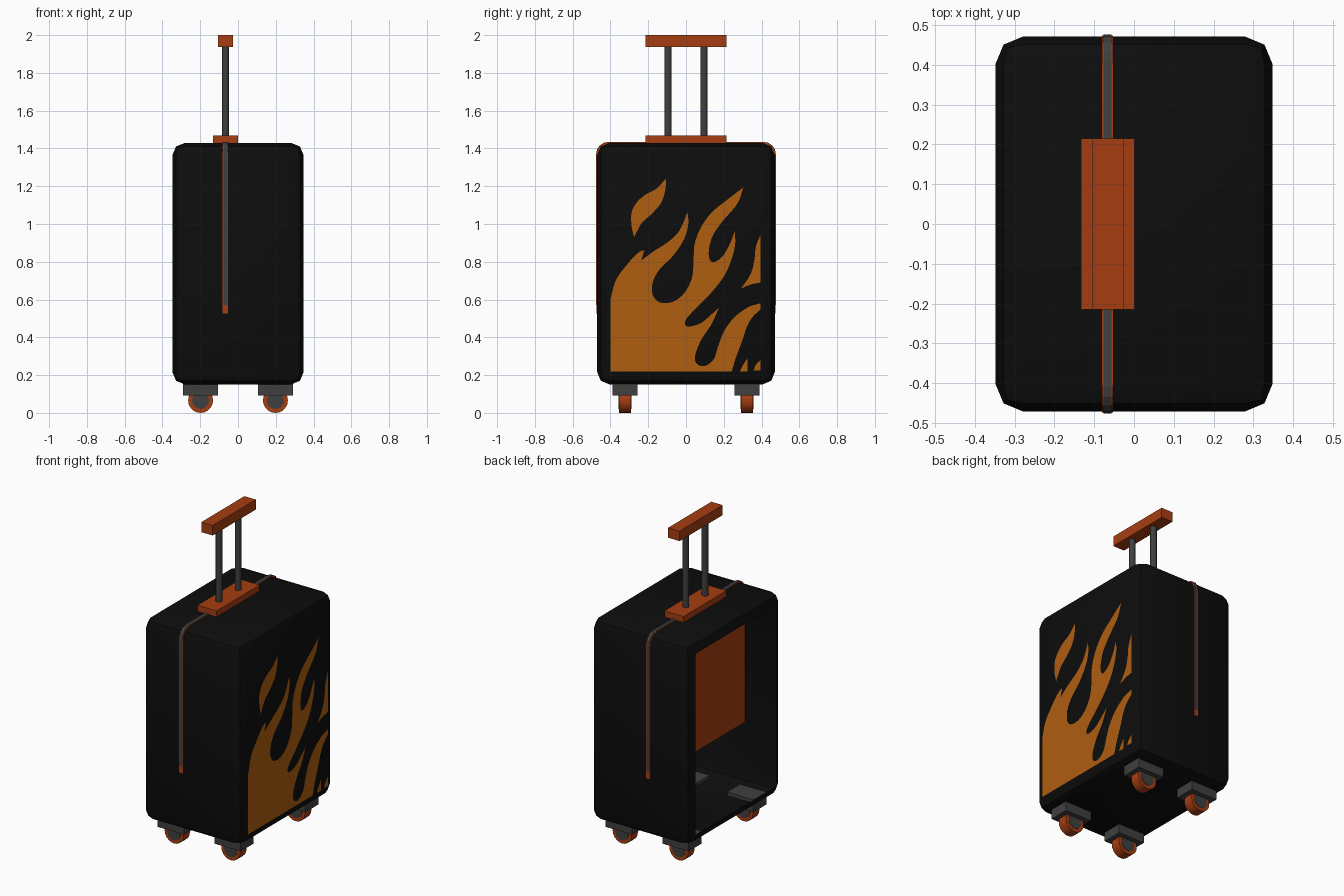
import bpy, bmesh, math
from mathutils import Vector, Matrix

if "Cube" in bpy.data.objects:
    bpy.data.objects.remove(bpy.data.objects["Cube"])


def material(name, rgb):
    m = bpy.data.materials.new(name)
    m.diffuse_color = (*rgb, 1)
    m.use_nodes = True
    m.node_tree.nodes["Principled BSDF"].inputs["Base Color"].default_value = m.diffuse_color
    return m


BLACK = material("black_shell", (0.004, 0.004, 0.004))
GREY = material("dark_grey", (0.05, 0.05, 0.05))
RUST = material("rust_orange", (0.38, 0.048, 0.006))
FLAME = material("flame_orange", (0.43, 0.11, 0.005))


def finish(bm, name, mat, smooth=None):
    me = bpy.data.meshes.new(name)
    bm.to_mesh(me)
    bm.free()
    me.materials.append(mat)
    ob = bpy.data.objects.new(name, me)
    bpy.context.collection.objects.link(ob)
    if smooth:
        bpy.ops.object.select_all(action='DESELECT')
        ob.select_set(True)
        bpy.context.view_layer.objects.active = ob
        bpy.ops.object.shade_smooth_by_angle(angle=math.radians(smooth))
    return ob


def box_bm(lo, hi):
    bm = bmesh.new()
    bmesh.ops.create_cube(bm, size=1)
    lo, hi = Vector(lo), Vector(hi)
    for v in bm.verts:
        v.co = (lo + hi) / 2 + Vector(a * b for a, b in zip(v.co, hi - lo))
    return bm


def box(name, lo, hi, mat):
    return finish(box_bm(lo, hi), name, mat)


def cylinder(name, centre, radius, depth, axis, mat, sides):
    bm = bmesh.new()
    rot = Matrix.Rotation(math.pi / 2, 4, 'X') if axis == 'Y' else Matrix()
    bmesh.ops.create_cone(bm, cap_ends=True, segments=sides, radius1=radius, radius2=radius,
                          depth=depth, matrix=Matrix.Translation(centre) @ rot)
    return finish(bm, name, mat, 50)


def side_plate(name, outline, x, mat, depth=0):
    """Fill a (y, z) outline facing +x; optionally extrude it back along x."""
    bm = bmesh.new()
    f = bm.faces.new([bm.verts.new((x, y, z)) for y, z in outline])
    f.normal_update()
    if f.normal.x < 0:
        f.normal_flip()
    if depth:
        new = bmesh.ops.extrude_face_region(bm, geom=[f])["geom"]
        for v in new:
            if isinstance(v, bmesh.types.BMVert):
                v.co.x -= depth
        bmesh.ops.recalc_face_normals(bm, faces=bm.faces)
    return finish(bm, name, mat)


# Shell: rounded box, open on the -x side
bm = box_bm((-0.348, -0.471, 0.15), (0.348, 0.471, 1.43))
bmesh.ops.bevel(bm, geom=bm.edges[:], offset=0.068, segments=2, profile=0.5, affect='EDGES')
bm.normal_update()
opening = [f for f in bm.faces if f.normal.x < -0.99]
bmesh.ops.delete(bm, geom=opening, context='FACES')
finish(bm, "shell", BLACK, 40)


# Inner divider whose rim shows as the strip around the shell
def arch(half, bottom, top, r):
    pts = [(half, bottom)]
    for s in (1, -1):
        arc = [(s * (half - r + r * math.cos(a)), top - r + r * math.sin(a))
               for a in (i * math.pi / 8 for i in range(5))]
        pts += arc if s > 0 else arc[::-1]
    return pts + [(-half, bottom)]


side_plate("divider", arch(0.474, 0.525, 1.433, 0.066), -0.053, RUST, 0.028)
side_plate("divider_strip", arch(0.476, 0.57, 1.435, 0.066), -0.056, GREY, 0.021)

# Telescopic handle
HX = -0.066
box("handle_base", (HX - 0.067, -0.215, 1.425), (HX + 0.067, 0.215, 1.468), RUST)
box("handle_grip", (HX - 0.04, -0.215, 1.937), (HX + 0.04, 0.215, 2.0), RUST)
for s in (-1, 1):
    cylinder("handle_pole", (HX, s * 0.095, 1.70), 0.019, 0.5, 'Z', GREY, 12)

# Wheels and housings
for sx in (-1, 1):
    for sy in (-1, 1):
        x, y = sx * 0.198, sy * 0.323
        box("wheel_housing", (x - 0.092, y - 0.065, 0.093), (x + 0.092, y + 0.065, 0.172), GREY)
        cylinder("wheel", (x, y, 0.066), 0.066, 0.064, 'Y', RUST, 20)
        cylinder("wheel_hub", (x, y, 0.066), 0.045, 0.069, 'Y', GREY, 20)


# Flame decoration: each outline is a chain of smooth strokes meeting at sharp tips,
# in hundredths of a unit (y, z)
def stroke(p, n=5):
    p = [Vector(q) / 100 for q in p]
    if len(p) == 2:
        return p[:1]
    e = [2 * p[0] - p[1]] + p + [2 * p[-1] - p[-2]]
    out = []
    for a, b, c, d in zip(e, e[1:], e[2:], e[3:]):
        for i in range(n):
            t = i / n
            out.append(0.5 * (2 * b + (c - a) * t + (2 * a - 5 * b + 4 * c - d) * t * t
                              + (3 * b - a - 3 * c + d) * t ** 3))
    return out


main_flame = [
    [(24.3, 22), (-40, 22)],
    [(-40, 22), (-40, 60)],
    [(-40, 60), (-37, 70.5), (-30, 80), (-25, 85), (-22, 86.2)],
    [(-22, 86.2), (-23.8, 80.6)],
    [(-23.8, 80.6), (-16.5, 86), (-9.5, 90.5), (-3.5, 96.5), (0.8, 106.3)],
    [(0.8, 106.3), (1.2, 100), (-1, 92), (-7, 83), (-14, 76), (-17.6, 69), (-17.6, 62.5),
     (-14, 58.6), (-7.5, 58.6), (-1.3, 63), (3, 71), (4, 80), (4.5, 89), (7.8, 98),
     (13.5, 106), (22, 113), (30.5, 119.5)],
    [(30.5, 119.5), (27, 110.5), (19, 101), (13.8, 93), (12, 84), (14, 79.8), (19, 82.5),
     (23, 89), (25.8, 96.2)],
    [(25.8, 96.2), (26, 89), (24, 81), (20.5, 73), (15, 65.5), (8.5, 58.5), (3, 53),
     (-0.3, 49), (0, 46), (3.5, 46), (9, 48.3), (17.5, 55.8)],
    [(17.5, 55.8), (13.5, 47), (8.2, 39), (5, 31), (5.5, 26.2), (9.8, 24.8), (14.6, 28.3),
     (16.8, 34.5), (20, 43), (25.5, 50.5), (33, 56), (39.5, 58)],
    [(39.5, 58), (39.5, 54.8)],
    [(39.5, 54.8), (35, 50.5), (32, 45), (30.4, 40), (28, 33.5), (25.8, 27.5), (24.3, 22)],
]
upper_flame = [
    [(-10.5, 124), (-11, 118), (-13, 111.5), (-18, 105.5), (-23, 101), (-26, 96), (-27.5, 93)],
    [(-27.5, 93), (-28.8, 99), (-28.8, 106), (-26, 111.5), (-21.5, 115.5), (-15.5, 118.8),
     (-12, 122.5), (-10.5, 124)],
]
edge_flame = [
    [(39.5, 94.5), (37, 88), (36.2, 81), (34.2, 73.5), (29.3, 66)],
    [(29.3, 66), (34.5, 68), (39.5, 69)],
    [(39.5, 69), (39.5, 94.5)],
]
hook_flame = [
    [(30.3, 40), (34.5, 41), (39.5, 43.8)],
    [(39.5, 43.8), (35, 39), (30.8, 34)],
    [(30.8, 34), (30.3, 40)],
]
small_flame = [[(32.5, 28.8), (30, 25), (28.5, 22)], [(28.5, 22), (32.5, 22)],
               [(32.5, 22), (32.5, 28.8)]]
corner_flame = [[(39.5, 28), (37, 25.5), (35.8, 22.5)], [(35.8, 22.5), (39.5, 22.5)],
                [(39.5, 22.5), (39.5, 28)]]
for name, strokes in (("main_flame", main_flame), ("upper_flame", upper_flame),
                      ("edge_flame", edge_flame),
                      ("small_flame", small_flame), ("corner_flame", corner_flame)):
    side_plate(name, [q for s in strokes for q in stroke(s)], 0.351, FLAME)
